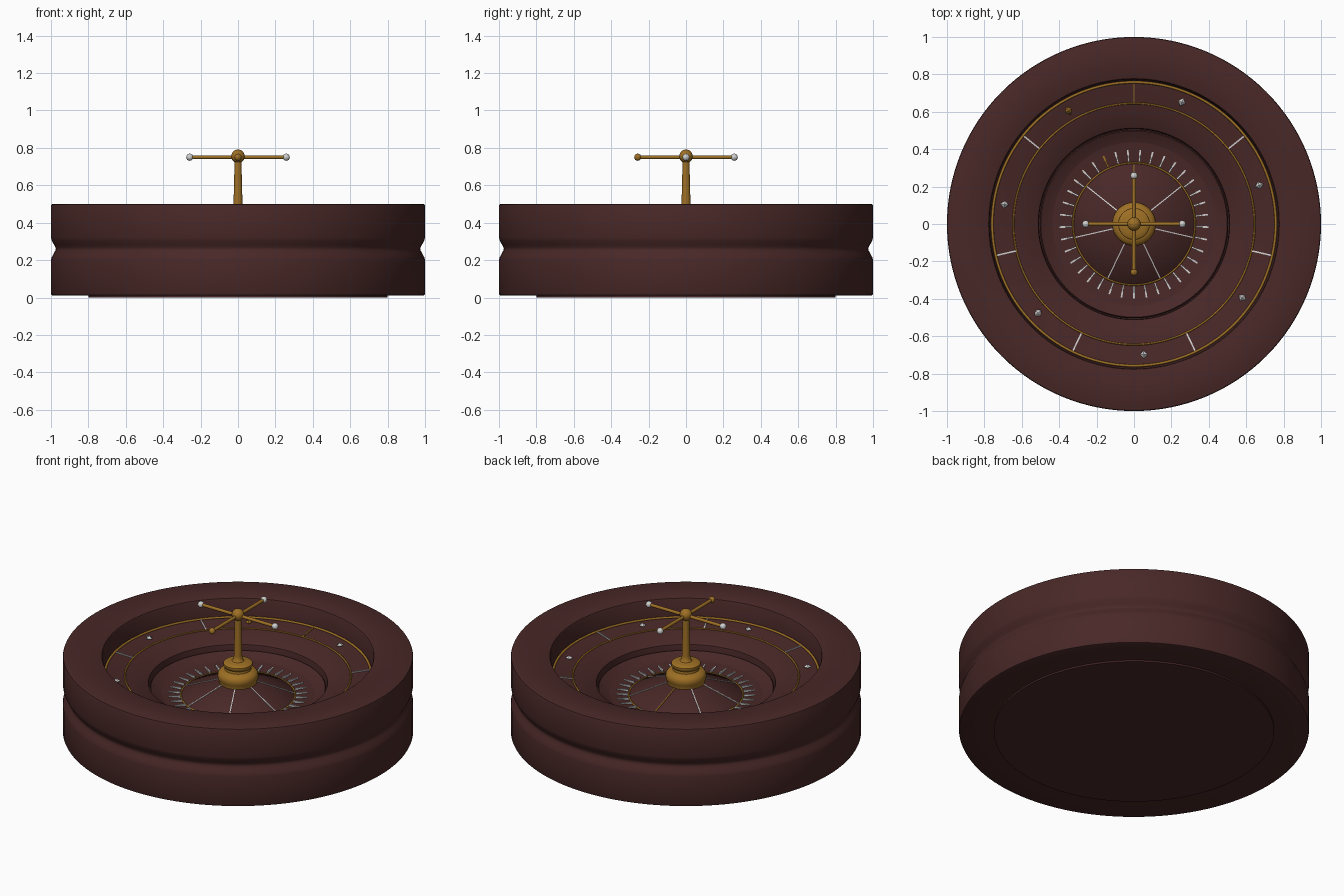
import bpy, bmesh, math
from mathutils import Matrix, Vector

if "Cube" in bpy.data.objects:
    bpy.data.objects.remove(bpy.data.objects["Cube"])


def material(name, rgb):
    m = bpy.data.materials.new(name)
    m.diffuse_color = (*rgb, 1)
    m.use_nodes = True
    m.node_tree.nodes["Principled BSDF"].inputs["Base Color"].default_value = m.diffuse_color
    return m


WOOD = material("dark mahogany", (0.065, 0.021, 0.020))
BRASS = material("brass", (0.34, 0.16, 0.018))
SILVER = material("silver", (0.62, 0.62, 0.62))


def finish(name, bm, mats, angle=35):
    bmesh.ops.recalc_face_normals(bm, faces=bm.faces[:])
    me = bpy.data.meshes.new(name)
    bm.to_mesh(me)
    bm.free()
    for m in mats:
        me.materials.append(m)
    ob = bpy.data.objects.new(name, me)
    bpy.context.collection.objects.link(ob)
    bpy.ops.object.select_all(action='DESELECT')
    ob.select_set(True)
    bpy.context.view_layer.objects.active = ob
    bpy.ops.object.shade_smooth_by_angle(angle=math.radians(angle))
    return ob


def lathe(name, profile, mat, seg=128):
    """Revolve (radius, z) points around the z axis; radius 0 makes a pole."""
    bm = bmesh.new()
    rings = []
    for r, z in profile:
        if r == 0:
            rings.append([bm.verts.new((0, 0, z))] * seg)
        else:
            rings.append([bm.verts.new((r * math.cos(math.tau * i / seg),
                                        r * math.sin(math.tau * i / seg), z)) for i in range(seg)])
    for a, b in zip(rings, rings[1:]):
        for i in range(seg):
            j = (i + 1) % seg
            quad = list(dict.fromkeys([a[i], a[j], b[j], b[i]]))
            bm.faces.new(quad)
    return finish(name, bm, [mat])


def torus(name, R, z, r):
    bpy.ops.mesh.primitive_torus_add(major_radius=R, minor_radius=r, location=(0, 0, z),
                                     major_segments=128, minor_segments=10)
    ob = bpy.context.object
    ob.name = name
    ob.data.materials.append(BRASS)
    bpy.ops.object.shade_smooth_by_angle(angle=math.radians(60))


def radial_bars(name, n, start, p0, p1, width, height):
    """Ring of bars from (r, z) p0 to p1; the first is brass, the rest silver."""
    bm = bmesh.new()
    for k in range(n):
        rot = Matrix.Rotation(math.radians(start) + math.tau * k / n, 4, 'Z')
        for v in bmesh.ops.create_cube(bm, size=1)["verts"]:
            t = v.co.x + 0.5
            v.co = rot @ Vector((p0[0] + (p1[0] - p0[0]) * t, v.co.y * width,
                                 p0[1] + (p1[1] - p0[1]) * t + v.co.z * height))
    bm.faces.ensure_lookup_table()
    for i, f in enumerate(bm.faces):
        f.material_index = 0 if i < 6 else 1
    finish(name, bm, [BRASS, SILVER])


def radial_knobs(name, n, start, r, z, scale, u, v):
    """Ring of round or diamond knobs; the first is brass, the rest silver."""
    bm = bmesh.new()
    for k in range(n):
        rot = Matrix.Rotation(math.radians(start) + math.tau * k / n, 4, 'Z')
        mat = rot @ Matrix.Translation((r, 0, z)) @ Matrix.Diagonal((*scale, 1))
        bmesh.ops.create_uvsphere(bm, u_segments=u, v_segments=v, radius=1, matrix=mat)
    per = len(bm.faces) // n
    for i, f in enumerate(bm.faces):
        f.material_index = 0 if i < per else 1
    finish(name, bm, [BRASS, SILVER])


# Wooden bowl: foot, grooved side, flat rim, ball track and step
lathe("bowl", [
    (0, 0), (0.80, 0), (0.80, 0.01), (0.99, 0.01), (0.997, 0.013), (1.0, 0.02),
    (1.0, 0.20), (0.996, 0.215), (0.985, 0.235), (0.977, 0.25), (0.974, 0.26),
    (0.977, 0.27), (0.985, 0.285), (0.996, 0.305), (1.0, 0.32),
    (1.0, 0.49), (0.997, 0.497), (0.99, 0.50),
    (0.785, 0.50), (0.777, 0.496), (0.773, 0.488), (0.766, 0.385),
    (0.645, 0.368), (0.52, 0.333), (0.512, 0.328), (0.51, 0.32), (0.508, 0.27),
    (0, 0.20)], WOOD)

# Inner wheel: outer slope, pocket ring and central cone
lathe("inner_wheel", [
    (0, 0.205), (0.504, 0.272), (0.504, 0.29), (0.498, 0.297), (0.40, 0.243),
    (0.33, 0.243), (0.325, 0.25), (0.10, 0.335), (0, 0.335)], WOOD)

# Brass rings
torus("outer_track_ring", 0.758, 0.386, 0.007)
torus("inner_track_ring", 0.645, 0.369, 0.005)
torus("pocket_ring", 0.326, 0.250, 0.005)

# Dividers, frets, spokes and deflectors
radial_bars("track_dividers", 7, 90, (0.648, 0.369), (0.755, 0.385), 0.008, 0.008)
radial_bars("pocket_frets", 37, 90 + 2.5 * 360 / 37, (0.332, 0.252), (0.398, 0.252), 0.009, 0.02)
radial_bars("cone_spokes", 7, 90, (0.105, 0.334), (0.322, 0.252), 0.006, 0.006)
radial_knobs("deflectors", 7, 120, 0.70, 0.383, (0.024, 0.02, 0.014), 4, 2)

# Turned brass spindle
lathe("spindle", [
    (0, 0.325), (0.108, 0.325), (0.108, 0.345), (0.114, 0.358), (0.117, 0.372), (0.115, 0.388),
    (0.106, 0.402), (0.090, 0.410), (0.076, 0.414), (0.074, 0.428), (0.080, 0.434),
    (0.085, 0.443), (0.084, 0.453), (0.076, 0.460), (0.055, 0.463), (0.035, 0.467),
    (0.026, 0.478), (0.024, 0.50), (0.018, 0.74), (0, 0.74)], BRASS, 48)

# Cross handle with hub ball and end knobs
bm = bmesh.new()
bmesh.ops.create_uvsphere(bm, u_segments=32, v_segments=16, radius=0.036,
                          matrix=Matrix.Translation((0, 0, 0.755)))
for axis in 'XY':
    bmesh.ops.create_cone(bm, cap_ends=True, segments=16, radius1=0.010, radius2=0.010, depth=0.51,
                          matrix=Matrix.Translation((0, 0, 0.75)) @ Matrix.Rotation(math.pi / 2, 4, axis))
finish("cross_handle", bm, [BRASS])
radial_knobs("handle_knobs", 4, -90, 0.258, 0.75, (0.019, 0.019, 0.019), 20, 12)
